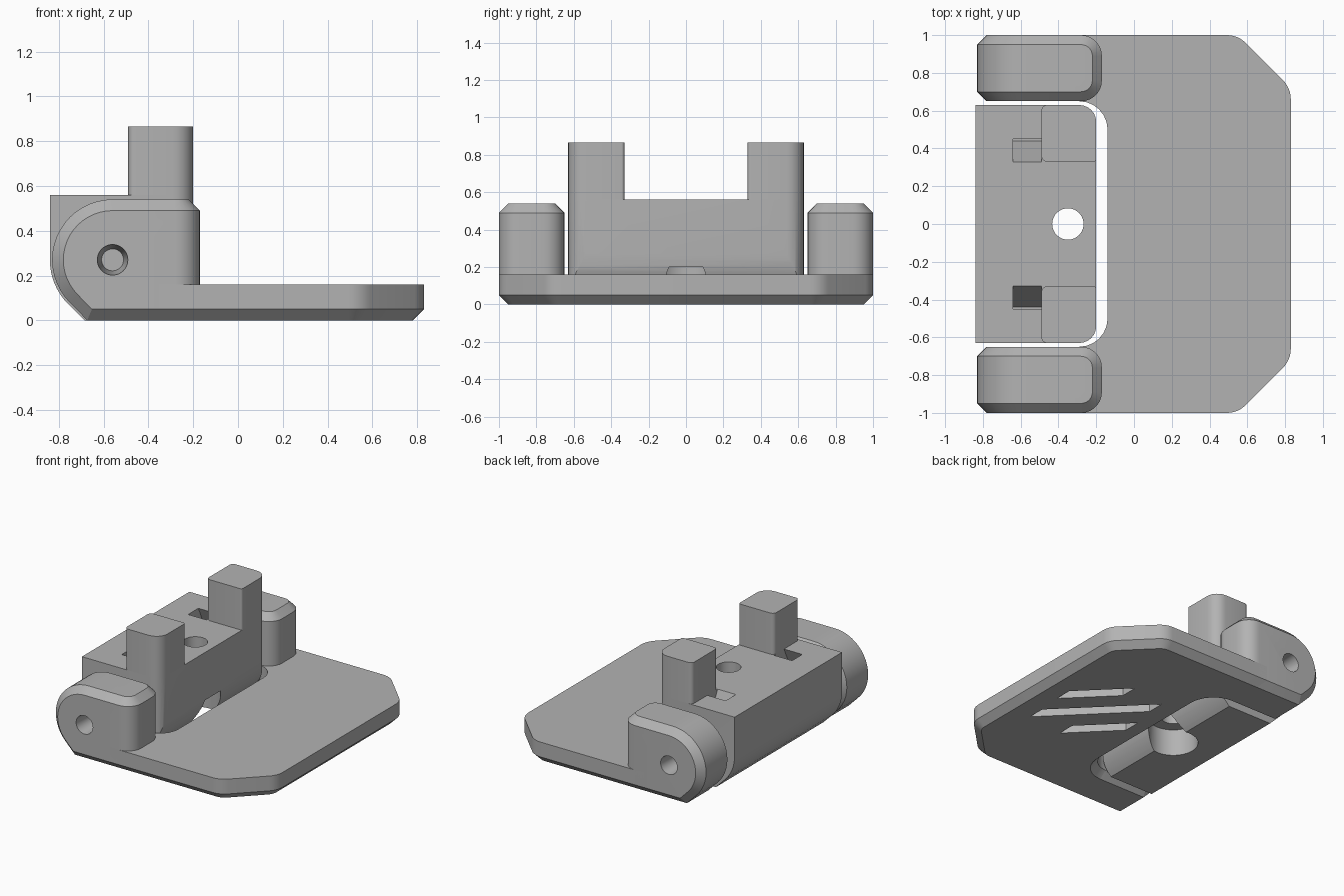
import bpy, bmesh, math
from mathutils import Vector

cube = bpy.data.objects.get("Cube")
if cube:
    bpy.data.objects.remove(cube, do_unlink=True)

grey = bpy.data.materials.new("plain_grey")
grey.use_nodes = True
grey.diffuse_color = (0.45, 0.45, 0.45, 1)
grey.node_tree.nodes["Principled BSDF"].inputs["Base Color"].default_value = grey.diffuse_color

PIN_X, PIN_Z = -0.56, 0.27


def arc(r, start, end, n):
    """Points of an arc about the hinge axis, angles in degrees."""
    return [(PIN_X + r * math.cos(math.radians(start + (end - start) * i / n)),
             PIN_Z + r * math.sin(math.radians(start + (end - start) * i / n)))
            for i in range(n + 1)]


def fillet(corners, n=6):
    """Round each (x, y, radius) corner of a polygon."""
    out = []
    for i, (x, y, r) in enumerate(corners):
        p = Vector((x, y))
        if r == 0:
            out.append((x, y))
            continue
        a = (Vector(corners[i - 1][:2]) - p).normalized()
        b = (Vector(corners[(i + 1) % len(corners)][:2]) - p).normalized()
        half = a.angle(b) / 2
        centre = p + (a + b).normalized() * r / math.sin(half)
        start = p + a * r / math.tan(half) - centre
        end = p + b * r / math.tan(half) - centre
        sweep = math.pi - 2 * half
        for k in range(n + 1):
            t = k / n
            q = (start * math.sin((1 - t) * sweep) + end * math.sin(t * sweep)) / math.sin(sweep)
            out.append(tuple(centre + q))
    return out


def prism(pts, axis, lo, hi):
    """Extrude a 2D outline along an axis into a bmesh."""
    place = {"x": lambda p, d: (d, p[0], p[1]),
             "y": lambda p, d: (p[0], d, p[1]),
             "z": lambda p, d: (p[0], p[1], d)}[axis]
    bm = bmesh.new()
    face = bm.faces.new([bm.verts.new(place(p, lo)) for p in pts])
    moved = bmesh.ops.extrude_face_region(bm, geom=[face])["geom"]
    shift = Vector(place((0, 0), hi - lo))
    bmesh.ops.translate(bm, vec=shift, verts=[v for v in moved if isinstance(v, bmesh.types.BMVert)])
    bmesh.ops.recalc_face_normals(bm, faces=bm.faces)
    bm.normal_update()
    return bm


def chamfer(bm, edges, width, segments=1):
    bmesh.ops.bevel(bm, geom=edges, offset=width, segments=segments, profile=0.5,
                    affect="EDGES", clamp_overlap=True)
    bm.normal_update()


def add(name, bm):
    mesh = bpy.data.meshes.new(name)
    bm.to_mesh(mesh)
    bm.free()
    mesh.materials.append(grey)
    obj = bpy.data.objects.new(name, mesh)
    bpy.context.collection.objects.link(obj)
    return obj


def activate(obj):
    bpy.ops.object.select_all(action="DESELECT")
    obj.select_set(True)
    bpy.context.view_layer.objects.active = obj


def combine(obj, bm, operation="DIFFERENCE"):
    """Boolean a helper shape into obj and discard the helper."""
    helper = add("cutter", bm)
    helper.hide_render = True
    mod = obj.modifiers.new("cut", "BOOLEAN")
    mod.operation, mod.solver, mod.object = operation, "EXACT", helper
    activate(obj)
    bpy.ops.object.modifier_apply(modifier=mod.name)
    bpy.data.objects.remove(helper, do_unlink=True)


def disc(x, y, r, n=40):
    return [(x + r * math.cos(math.tau * i / n), y + r * math.sin(math.tau * i / n)) for i in range(n)]


def smooth(obj):
    activate(obj)
    bpy.ops.object.shade_smooth_by_angle(angle=math.radians(25))


# Base plate with a notch for the hinge block
half = [(0.83, 0.72, 0.14), (0.55, 1, 0.14), (-0.35, 1, 0), (-0.35, 0.65, 0), (-0.14, 0.65, 0.15)]
outline = half + [(x, -y, r) for x, y, r in reversed(half)]
bm = prism(fillet(outline), "z", 0, 0.16)
chamfer(bm, [e for e in bm.edges if all(v.co.z < 0.001 for v in e.verts)], 0.05)
plate = add("base_plate", bm)

# Diagonal pockets in the underside
for cx, cy, reach in ((0.34, 0, 0.29), (0.49, 0.18, 0.16), (0.17, -0.17, 0.16)):
    pts = [(cx + s * reach, cy - s * reach + t * 0.065) for s, t in ((1, -1), (1, 1), (-1, 1), (-1, -1))]
    combine(plate, prism(pts, "z", -0.1, 0.08))
smooth(plate)

# Hinge ears
ear_profile = arc(0.27, 90, 225, 18) + [(-0.673, 0), (-0.17, 0), (-0.17, 0.54)]
for side, label in ((1, "left"), (-1, "right")):
    bm = prism(ear_profile, "y", side * 0.65, side * 1)
    corners = [e for e in bm.edges if all(abs(v.co.x + 0.17) < 0.001 for v in e.verts)
               and abs(e.verts[0].co.z - e.verts[1].co.z) > 0.1]
    chamfer(bm, corners, 0.11, 7)
    chamfer(bm, [e for e in bm.edges if e.calc_face_angle(0) > math.radians(60)], 0.05)
    ear = add(label + "_hinge_ear", bm)
    # Tapered pin hole
    hole = prism(disc(PIN_X, PIN_Z, 0.07), "y", side * 0.78, side * 1.02)
    for v in hole.verts:
        if abs(v.co.y) < 0.9:
            v.co.x = PIN_X + (v.co.x - PIN_X) * 0.7
            v.co.z = PIN_Z + (v.co.z - PIN_Z) * 0.7
    combine(ear, hole)
    smooth(ear)

# Hinge block, rounded below so that it can swing
profile = [(-0.84, 0.56)] + arc(0.28, 180, 225, 8) + [(-0.686, 0)]
profile += arc(0.36, -48.6, 0, 10) + [(-0.2, 0.56)]
block = add("hinge_block", prism(profile, "y", -0.8, 0.8))
plan = [(-0.9, -0.63, 0), (-0.2, -0.63, 0.09), (-0.2, 0.63, 0.09), (-0.9, 0.63, 0)]
combine(block, prism(fillet(plan), "z", -0.1, 0.7), "INTERSECT")
combine(block, prism(disc(-0.35, 0, 0.17), "z", -0.1, 0.2))
combine(block, prism(disc(-0.35, 0, 0.083), "z", 0.1, 0.7))

for side, label in ((1, "left"), (-1, "right")):
    # Slanted slot beside each post
    slot = [(side * y, z) for y, z in ((0.32, 0.58), (0.44, 0.58), (0.56, 0.32), (0.44, 0.32))]
    combine(block, prism(slot, "x", -0.64, -0.49))
    # Upright post
    plan = [(-0.49, 0.33, 0.03), (-0.2, 0.33, 0.015), (-0.2, 0.63, 0.09), (-0.49, 0.63, 0.03)]
    post = add(label + "_post", prism(fillet([(x, side * y, r) for x, y, r in plan]), "z", 0.56, 0.865))
    smooth(post)
smooth(block)
